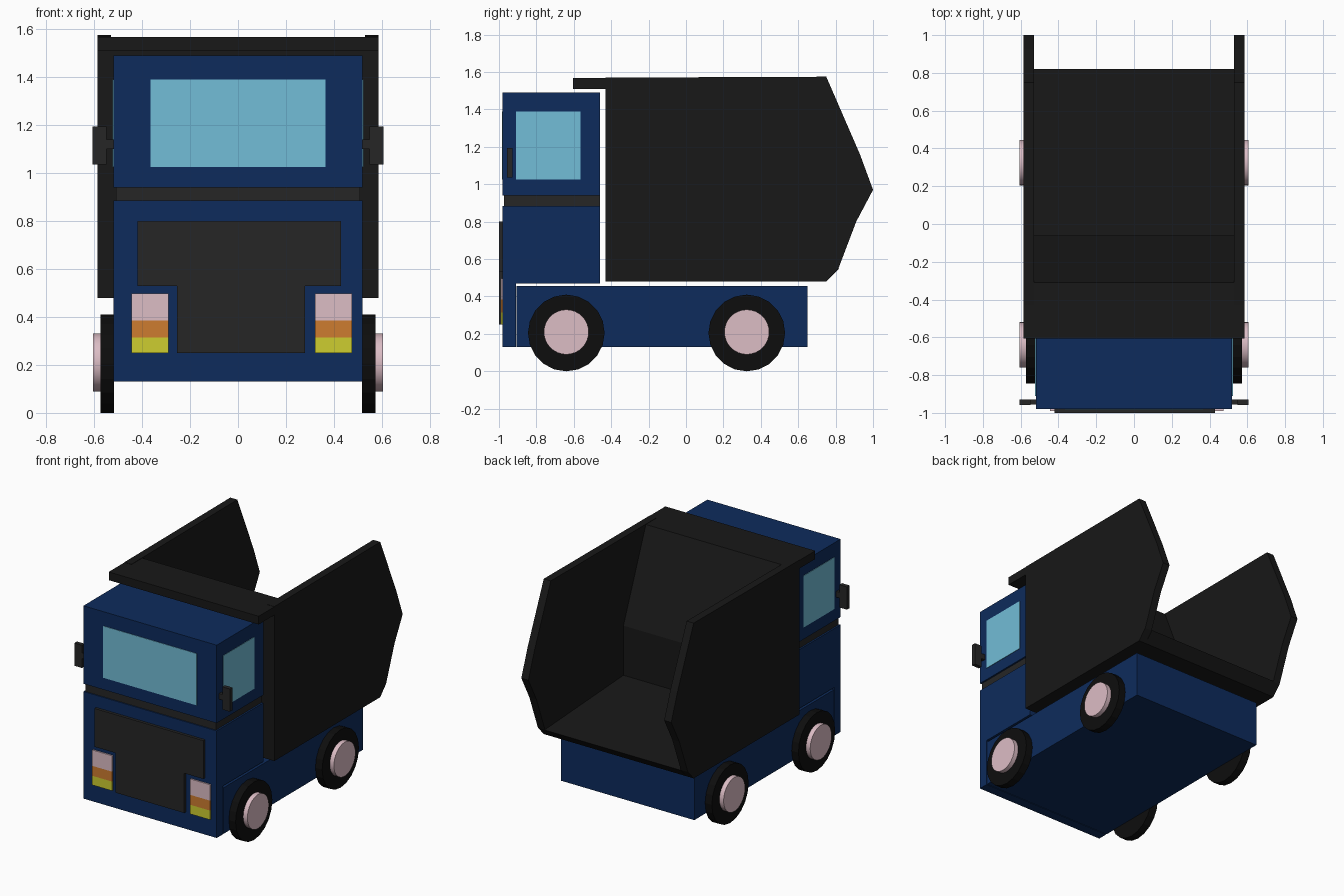
import bpy, math

if "Cube" in bpy.data.objects:
    bpy.data.objects.remove(bpy.data.objects["Cube"])


def material(name, rgb):
    m = bpy.data.materials.new(name)
    m.diffuse_color = (*rgb, 1)
    m.use_nodes = True
    m.node_tree.nodes["Principled BSDF"].inputs["Base Color"].default_value = m.diffuse_color
    return m


BLUE = material("blue_paint", (0.004, 0.024, 0.107))
BLACK = material("black_body", (0.009, 0.009, 0.009))
TRIM = material("dark_trim", (0.019, 0.019, 0.019))
RUBBER = material("rubber", (0.004, 0.004, 0.004))
GLASS = material("glass", (0.17, 0.51, 0.68))
PINK = material("pale_pink", (0.72, 0.51, 0.56))
ORANGE = material("orange_lamp", (0.61, 0.20, 0.03))
YELLOW = material("yellow_lamp", (0.61, 0.61, 0.03))


def prism(name, mat, profile, lo, hi, axis="x"):
    """Extrude a profile along x (points are y,z) or along y (points are x,z)."""
    n = len(profile)
    if axis == "x":
        verts = [(d, a, b) for d in (lo, hi) for a, b in profile]
    else:
        verts = [(a, d, b) for d in (lo, hi) for a, b in profile]
    faces = [list(range(n))[::-1], list(range(n, 2 * n))]
    faces += [[i, (i + 1) % n, n + (i + 1) % n, n + i] for i in range(n)]
    # Profiles are counter-clockwise in (y,z); along y the handedness flips
    if axis == "y":
        faces = [f[::-1] for f in faces]
    me = bpy.data.meshes.new(name)
    me.from_pydata(verts, [], faces)
    me.materials.append(mat)
    ob = bpy.data.objects.new(name, me)
    bpy.context.collection.objects.link(ob)
    return ob


def box(name, mat, x0, x1, y0, y1, z0, z1):
    return prism(name, mat, [(y0, z0), (y1, z0), (y1, z1), (y0, z1)], x0, x1)


def disc(name, mat, x, y, z, r, width, sides, smooth=False):
    bpy.ops.mesh.primitive_cylinder_add(vertices=sides, radius=r, depth=width,
                                        location=(x, y, z), rotation=(0, math.pi / 2, 0))
    ob = bpy.context.object
    ob.name = name
    ob.data.materials.append(mat)
    if smooth:
        bpy.ops.object.shade_smooth_by_angle(angle=math.radians(40))
    return ob


# Chassis
box("chassis", BLUE, -0.52, 0.52, -0.905, 0.65, 0.13, 0.455)

# Cab: lower body with front apron, dark waist band, upper body
prism("cab_lower", BLUE, [(-0.98, 0.13), (-0.91, 0.13), (-0.91, 0.47), (-0.46, 0.47),
                          (-0.46, 0.885), (-0.98, 0.885)], -0.52, 0.52)
box("cab_band", TRIM, -0.508, 0.508, -0.972, -0.46, 0.885, 0.94)
box("cab_upper", BLUE, -0.52, 0.52, -0.98, -0.46, 0.94, 1.49)

# Windows
box("windscreen", GLASS, -0.365, 0.365, -0.983, -0.97, 1.025, 1.39)
for side, s in (("left", -1), ("right", 1)):
    xs = sorted((s * 0.51, s * 0.523))
    box(side + "_window", GLASS, *xs, -0.91, -0.565, 1.025, 1.39)

# T-shaped grille
prism("grille", TRIM, [(-0.255, 0.25), (0.28, 0.25), (0.28, 0.53), (0.43, 0.53),
                       (0.43, 0.80), (-0.42, 0.80), (-0.42, 0.53), (-0.255, 0.53)],
      -1.0, -0.975, "y")

# Stacked lamps
for side, x in (("left", -0.445), ("right", 0.32)):
    for part, mat, z0, z1 in (("headlamp", PINK, 0.385, 0.497),
                              ("indicator", ORANGE, 0.315, 0.385),
                              ("fog_lamp", YELLOW, 0.25, 0.315)):
        box(side + "_" + part, mat, x, x + 0.155, -0.99, -0.975, z0, z1)

# Wing mirrors with short arms
for side, s in (("left", -1), ("right", 1)):
    xs = sorted((s * 0.548, s * 0.607))
    box(side + "_mirror", TRIM, *xs, -0.957, -0.928, 1.035, 1.195)
    xs = sorted((s * 0.51, s * 0.56))
    box(side + "_mirror_arm", TRIM, *xs, -0.955, -0.93, 1.10, 1.14)

# Dump body: pointed side panels
panel = [(-0.43, 0.48), (0.75, 0.48), (0.815, 0.55), (0.91, 0.80), (1.0, 0.97),
         (0.93, 1.16), (0.75, 1.575), (-0.43, 1.57)]
for side, s in (("left", -1), ("right", 1)):
    xs = sorted((s * 0.53, s * 0.585))
    prism(side + "_dump_panel", BLACK, panel, *xs)

# Dump floor and sloped front bulkhead
prism("dump_floor_and_bulkhead", BLACK,
      [(-0.43, 0.48), (0.75, 0.48), (0.82, 0.55), (-0.06, 0.60), (-0.06, 0.95),
       (-0.31, 1.568), (-0.43, 1.568)], -0.53, 0.53)

# Canopy over the cab
box("dump_canopy", BLACK, -0.585, 0.585, -0.605, -0.43, 1.51, 1.568)

# Wheels
for end, y in (("front", -0.64), ("rear", 0.325)):
    for side, s in (("left", -1), ("right", 1)):
        disc(f"{end}_{side}_tyre", RUBBER, s * 0.545, y, 0.205, 0.205, 0.055, 20)
        disc(f"{end}_{side}_hub", PINK, s * 0.585, y, 0.21, 0.12, 0.04, 32, True)
